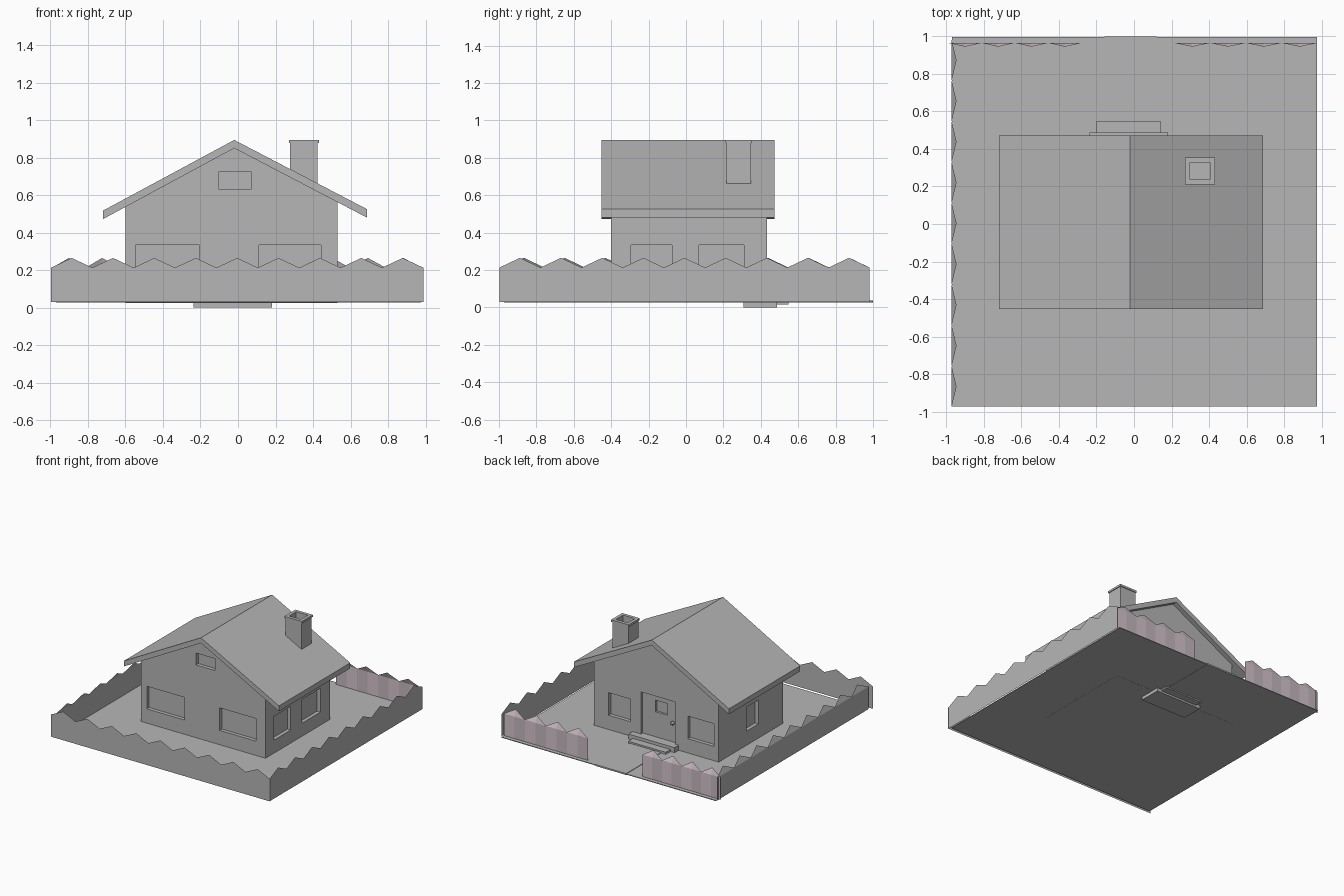
import bpy, bmesh
from mathutils import Vector

if "Cube" in bpy.data.objects:
    bpy.data.objects.remove(bpy.data.objects["Cube"])


def material(name, rgb):
    m = bpy.data.materials.new(name)
    m.diffuse_color = (*rgb, 1)
    m.use_nodes = True
    m.node_tree.nodes["Principled BSDF"].inputs["Base Color"].default_value = m.diffuse_color
    return m


GREY = material("plain grey", (0.47, 0.47, 0.47))
PINK = material("pale pink", (0.66, 0.56, 0.61))
DUSK = material("dusky pink", (0.56, 0.48, 0.52))


def finish(name, bm, mats=(GREY,)):
    me = bpy.data.meshes.new(name)
    bm.to_mesh(me)
    bm.free()
    for m in mats:
        me.materials.append(m)
    ob = bpy.data.objects.new(name, me)
    bpy.context.collection.objects.link(ob)
    return ob


def box_bm(x, y, z):
    bm = bmesh.new()
    bmesh.ops.create_cube(bm, size=1)
    for v in bm.verts:
        v.co = Vector([(r[0] + r[1]) / 2 + c * (r[1] - r[0])
                       for r, c in zip((x, y, z), v.co)])
    return bm


def box(name, x, y, z):
    return finish(name, box_bm(x, y, z))


def prism(name, profile, y0, y1):
    """Extrude an x-z outline along y."""
    bm = bmesh.new()
    f = bm.faces.new([bm.verts.new((x, y0, z)) for x, z in profile])
    ext = bmesh.ops.extrude_face_region(bm, geom=[f])
    for v in ext["geom"]:
        if isinstance(v, bmesh.types.BMVert):
            v.co.y = y1
    bmesh.ops.recalc_face_normals(bm, faces=bm.faces)
    return finish(name, bm)


# Plot and garden path
box("ground", (-0.97, 0.975), (-0.973, 0.997), (0.027, 0.033))
box("path", (-0.157, 0.12), (0.5, 1.0), (0.025, 0.037))

# House walls with a gable at each end
X0, X1, Y0, Y1 = -0.60, 0.53, -0.40, 0.433
walls = prism("house_walls", [(X0, 0.026), (X1, 0.026), (X1, 0.572),
                              (-0.02, 0.86), (X0, 0.545)], Y0, Y1)

# Window and door recesses: wall side, span along the wall, heights, depth
D = 0.03
recesses = [
    ("front", -0.547, -0.205, 0.15, 0.335, D),
    ("front", 0.113, 0.443, 0.15, 0.335, D),
    ("front", -0.10, 0.07, 0.63, 0.727, D),
    ("right", -0.293, -0.075, 0.14, 0.335, D),
    ("right", 0.07, 0.31, 0.14, 0.335, D),
    ("left", -0.08, 0.075, 0.15, 0.345, D),
    ("back", 0.20, 0.40, 0.15, 0.335, D),
    ("back", -0.555, -0.32, 0.15, 0.335, D),
    ("back", -0.21, 0.105, 0.05, 0.42, 0.022),
    ("back", -0.12, -0.01, 0.28, 0.375, 0.04),
]
for i, (side, a, b, z0, z1, d) in enumerate(recesses):
    spans = {
        "front": ((a, b), (Y0 - 0.1, Y0 + d)),
        "back": ((a, b), (Y1 - d, Y1 + 0.1)),
        "left": ((X0 - 0.1, X0 + d), (a, b)),
        "right": ((X1 - d, X1 + 0.1), (a, b)),
    }[side]
    cutter = box(f"recess_cutter_{i}", *spans, (z0, z1))
    cutter.hide_render = True
    cutter.hide_viewport = True
    cutter.display_type = 'WIRE'
    mod = walls.modifiers.new(f"recess_{i}", 'BOOLEAN')
    mod.operation = 'DIFFERENCE'
    mod.solver = 'EXACT'
    mod.object = cutter

# Bake the recesses and drop the cutters
bpy.context.view_layer.update()
cut = bpy.data.meshes.new_from_object(
    walls.evaluated_get(bpy.context.evaluated_depsgraph_get()))
walls.modifiers.clear()
walls.data = cut
for ob in [o for o in bpy.data.objects if o.name.startswith("recess_cutter")]:
    bpy.data.objects.remove(ob)

# Door knob
bm = bmesh.new()
bmesh.ops.create_icosphere(bm, subdivisions=2, radius=0.016)
bmesh.ops.translate(bm, verts=bm.verts, vec=(-0.175, Y1 - 0.008, 0.235))
finish("door_knob", bm)

# Roof
prism("roof", [(-0.72, 0.472), (-0.02, 0.85), (0.688, 0.48), (0.688, 0.525),
               (-0.02, 0.894), (-0.72, 0.517)], -0.452, 0.472)

# Chimney with projecting rim and open flue
box("chimney_stack", (0.278, 0.425), (0.217, 0.348), (0.62, 0.84))
for name, grow, z0, z1 in (("chimney_top", 0, 0.83, 0.88),
                           ("chimney_rim", 0.006, 0.878, 0.895)):
    xo, yo = (0.278 - grow, 0.425 + grow), (0.217 - grow, 0.348 + grow)
    t = 0.02 + grow
    box(name + "_left", (xo[0], xo[0] + t), yo, (z0, z1))
    box(name + "_right", (xo[1] - t, xo[1]), yo, (z0, z1))
    box(name + "_front", (xo[0] + t, xo[1] - t), (yo[0], yo[0] + t), (z0, z1))
    box(name + "_back", (xo[0] + t, xo[1] - t), (yo[1] - t, yo[1]), (z0, z1))

# Door steps
box("upper_step", (-0.237, 0.18), (0.307, 0.487), (0.0, 0.075))
box("lower_step", (-0.20, 0.14), (0.40, 0.548), (0.015, 0.05))


def fence(name, start, end, teeth, lean=(0, 0), mats=(GREY,)):
    """Thin sheet with pointed tops; the tips bend by lean."""
    bm = bmesh.new()
    a, b = Vector((*start, 0)), Vector((*end, 0))
    tip = Vector((*lean, 0))
    for i in range(teeth * 2):
        p, q = a.lerp(b, i / (2 * teeth)), a.lerp(b, (i + 1) / (2 * teeth))
        low = [bm.verts.new((v.x, v.y, z))
               for v, z in ((p, 0.03), (q, 0.03), (q, 0.213), (p, 0.213))]
        peak = (q if i % 2 == 0 else p) + tip
        top = bm.verts.new((peak.x, peak.y, 0.265))
        for f in (bm.faces.new(low), bm.faces.new((low[3], low[2], top))):
            f.material_index = i % len(mats)
    bmesh.ops.remove_doubles(bm, verts=bm.verts, dist=1e-4)
    return finish(name, bm, mats)


# Boundary fences, outward facing
fence("front_fence", (-0.997, -0.998), (0.988, -0.998), 9)
fence("right_fence", (0.985, -0.998), (0.985, 0.982), 9)
fence("left_fence", (-0.972, 0.982), (-0.972, -0.975), 9, (0.026, 0))
fence("back_fence_left", (-0.28, 0.965), (-0.99, 0.965), 4, (0, -0.02), (PINK, DUSK))
fence("back_fence_right", (0.978, 0.965), (0.215, 0.965), 4, (0, -0.02), (PINK, DUSK))
